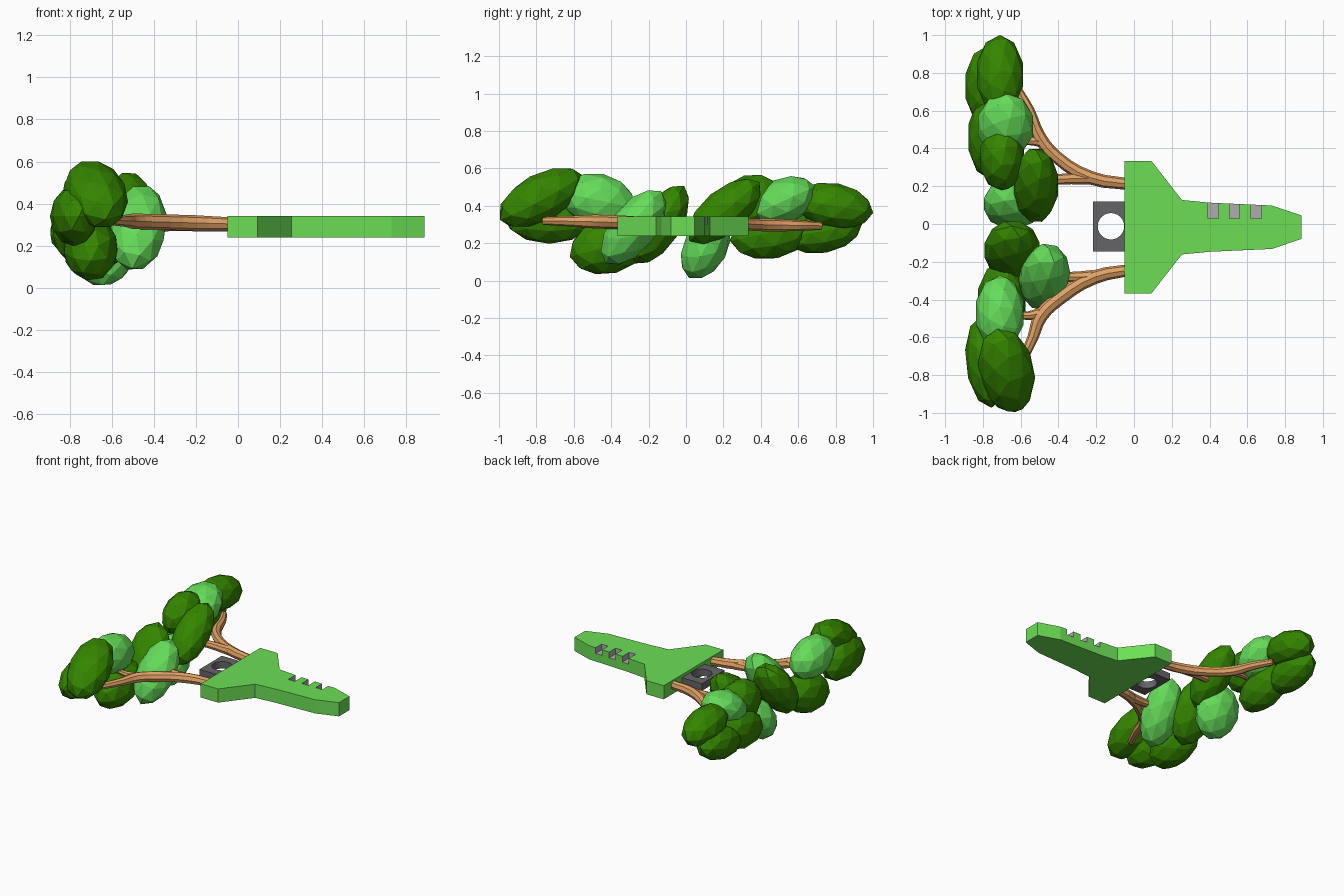
import bpy, bmesh
from math import radians

if "Cube" in bpy.data.objects:
    bpy.data.objects.remove(bpy.data.objects["Cube"])


def material(name, r, g, b):
    m = bpy.data.materials.new(name)
    m.diffuse_color = (r, g, b, 1)
    m.use_nodes = True
    m.node_tree.nodes["Principled BSDF"].inputs["Base Color"].default_value = m.diffuse_color
    return m


DARK = material("dark_leaf", 0.035, 0.24, 0.0)
LIGHT = material("light_leaf", 0.13, 0.72, 0.10)
BODY = material("body_green", 0.15, 0.74, 0.09)
BARK = material("bark", 0.75, 0.36, 0.13)
IRON = material("dark_grey", 0.13, 0.13, 0.14)
SLOT = material("slot_grey", 0.42, 0.42, 0.42)


def prism(name, outline, z0, z1, mat):
    bm = bmesh.new()
    face = bm.faces.new([bm.verts.new((x, y, z0)) for x, y in outline])
    top = bmesh.ops.extrude_face_region(bm, geom=[face])["geom"]
    for v in top:
        if isinstance(v, bmesh.types.BMVert):
            v.co.z = z1
    bmesh.ops.recalc_face_normals(bm, faces=bm.faces)
    me = bpy.data.meshes.new(name)
    bm.to_mesh(me)
    bm.free()
    ob = bpy.data.objects.new(name, me)
    bpy.context.collection.objects.link(ob)
    me.materials.append(mat)
    return ob


def rect(x0, x1, y0, y1):
    return [(x0, y0), (x1, y0), (x1, y1), (x0, y1)]


def cut(target, cutter):
    mod = target.modifiers.new("cut", 'BOOLEAN')
    mod.operation = 'DIFFERENCE'
    mod.solver = 'EXACT'
    mod.object = cutter
    bpy.context.view_layer.objects.active = target
    bpy.ops.object.modifier_apply(modifier=mod.name)
    bpy.data.objects.remove(cutter)


# Flat pointed body plate
half = [(-0.05, 0.35), (0.093, 0.35), (0.254, 0.144), (0.40, 0.13), (0.73, 0.115), (0.887, 0.062)]
MID = -0.017
outline = [(x, MID + y) for x, y in half] + [(x, MID - y) for x, y in reversed(half)]
plate = prism("body_plate", outline, 0.24, 0.342, BODY)

# Three grey-lined notches on the back edge
for x in (0.42, 0.532, 0.647):
    cut(plate, prism("notch_cutter", rect(x - 0.027, x + 0.027, 0.03, 0.2), 0.3, 0.4, BODY))
plate.data.materials.clear()
plate.data.materials.append(BODY)
plate.data.materials.append(SLOT)
for p in plate.data.polygons:
    c = p.center
    inside = 0.38 < c.x < 0.68 and 0.02 < c.y < 0.09 and 0.25 < c.z < 0.335
    p.material_index = 1 if inside else 0

# Dark mounting block with a round hole
block = prism("mounting_block", rect(-0.217, -0.04, -0.145, 0.12), 0.268, 0.32, IRON)
bpy.ops.mesh.primitive_cylinder_add(vertices=24, radius=0.07, depth=0.3, location=(-0.122, -0.012, 0.3))
cut(block, bpy.context.object)


# Forked branches: each path point is x, y, z, radius
def branch(name, paths):
    cu = bpy.data.curves.new(name, 'CURVE')
    cu.dimensions = '3D'
    cu.bevel_depth = 1.0
    cu.bevel_resolution = 2
    cu.resolution_u = 3
    cu.use_fill_caps = True
    for pts in paths:
        sp = cu.splines.new('BEZIER')
        sp.bezier_points.add(len(pts) - 1)
        sp.use_smooth = False
        for bp, (x, y, z, r) in zip(sp.bezier_points, pts):
            bp.co = (x, y, z)
            bp.radius = r
            bp.handle_left_type = bp.handle_right_type = 'AUTO'
    cu.materials.append(BARK)
    ob = bpy.data.objects.new(name, cu)
    bpy.context.collection.objects.link(ob)
    bpy.ops.object.select_all(action='DESELECT')
    ob.select_set(True)
    bpy.context.view_layer.objects.active = ob
    bpy.ops.object.convert(target='MESH')


branch("back_branch", [
    [(-0.02, 0.21, 0.30, .031), (-0.23, 0.245, 0.305, .036), (-0.41, 0.355, 0.30, .033),
     (-0.50, 0.46, 0.297, .035), (-0.555, 0.60, 0.295, .029), (-0.62, 0.72, 0.293, .022)],
    [(-0.24, 0.242, 0.305, .033), (-0.38, 0.238, 0.31, .028), (-0.58, 0.22, 0.31, .02)],
    [(-0.48, 0.435, 0.298, .03), (-0.56, 0.44, 0.30, .022), (-0.66, 0.42, 0.31, .015)]])
branch("front_branch", [
    [(-0.02, -0.243, 0.303, .031), (-0.21, -0.282, 0.308, .037), (-0.39, -0.39, 0.313, .037),
     (-0.495, -0.49, 0.316, .037), (-0.535, -0.60, 0.318, .029), (-0.61, -0.76, 0.32, .022)],
    [(-0.22, -0.277, 0.306, .033), (-0.34, -0.28, 0.31, .027), (-0.5, -0.25, 0.31, .02)],
    [(-0.47, -0.465, 0.316, .032), (-0.56, -0.485, 0.318, .023), (-0.66, -0.48, 0.32, .015)]])

# Leaf clumps: material, centre, radii, tilt about x, spin about z
clumps = [
    (DARK, (-0.71, 0.79, 0.40), (.125, .21, .12), -10, 0),
    (DARK, (-0.78, 0.73, 0.265), (.115, .21, .115), 10, 0),
    (LIGHT, (-0.68, 0.52, 0.425), (.15, .185, .12), 25, 0),
    (DARK, (-0.76, 0.46, 0.26), (.12, .225, .14), 12, 0),
    (DARK, (-0.70, 0.35, 0.42), (.12, .175, .145), 15, 0),
    (LIGHT, (-0.645, 0.105, 0.18), (.155, .185, .115), 62, 0),
    (DARK, (-0.52, 0.205, 0.37), (.12, .24, .115), 40, 0),
    (DARK, (-0.645, -0.14, 0.30), (.15, .24, .11), 58, 0),
    (LIGHT, (-0.475, -0.28, 0.285), (.135, .24, .12), 52, -10),
    (DARK, (-0.70, -0.41, 0.185), (.13, .215, .145), 15, 0),
    (LIGHT, (-0.71, -0.47, 0.43), (.13, .20, .14), -12, 0),
    (DARK, (-0.78, -0.73, 0.34), (.11, .24, .14), 0, 6),
    (DARK, (-0.675, -0.775, 0.445), (.145, .25, .125), 28, 12),
]
for i, (mat, loc, size, tilt, spin) in enumerate(clumps):
    bpy.ops.mesh.primitive_ico_sphere_add(subdivisions=2, radius=1.02, location=loc,
                                          rotation=(radians(tilt), 0, radians(spin)))
    ob = bpy.context.object
    ob.name = f"leaf_clump_{i + 1}"
    ob.scale = size
    ob.data.materials.append(mat)
